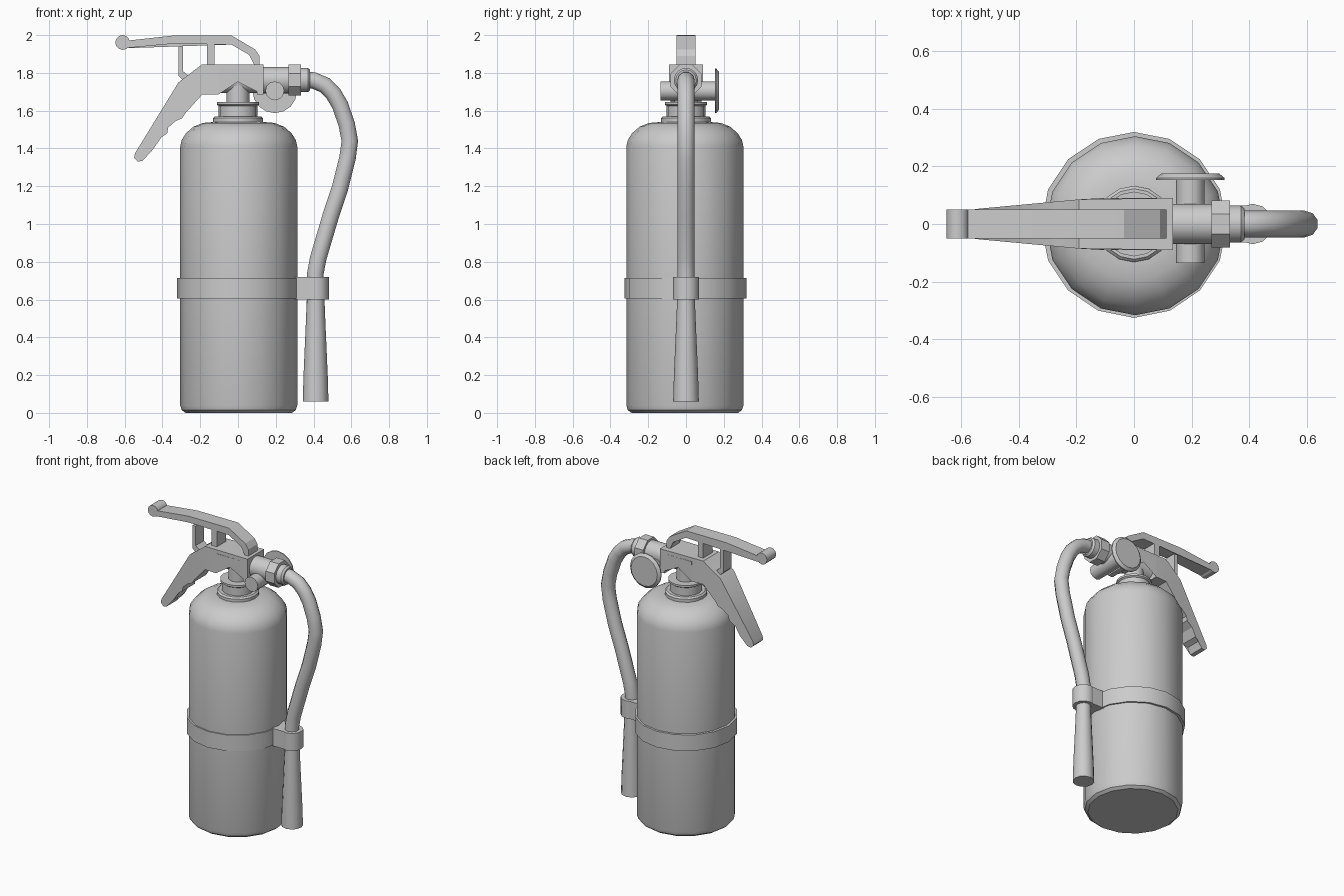
import bpy, bmesh, math
from mathutils import Matrix, Vector

if "Cube" in bpy.data.objects:
    bpy.data.objects.remove(bpy.data.objects["Cube"])

grey = bpy.data.materials.new("light_grey")
grey.diffuse_color = (0.6, 0.6, 0.6, 1)
grey.use_nodes = True
grey.node_tree.nodes["Principled BSDF"].inputs["Base Color"].default_value = grey.diffuse_color


def finish(name, bm, angle=35):
    bmesh.ops.recalc_face_normals(bm, faces=bm.faces)
    me = bpy.data.meshes.new(name)
    bm.to_mesh(me)
    bm.free()
    ob = bpy.data.objects.new(name, me)
    bpy.context.collection.objects.link(ob)
    me.materials.append(grey)
    smooth(ob, angle)
    return ob


def smooth(ob, angle=35):
    bpy.ops.object.select_all(action='DESELECT')
    ob.select_set(True)
    bpy.context.view_layer.objects.active = ob
    bpy.ops.object.shade_smooth_by_angle(angle=math.radians(angle))


def lathe(name, profile, centre, axis='Z', sides=16, closed=False, turn=0):
    """Spin (radius, height) points round an axis; capped unless closed."""
    rot = {'Z': Matrix(), 'X': Matrix.Rotation(math.pi / 2, 4, 'Y'),
           'Y': Matrix.Rotation(-math.pi / 2, 4, 'X')}[axis]
    bm = bmesh.new()
    rings = []
    for r, h in profile:
        ring = []
        for i in range(sides):
            a = 2 * math.pi * i / sides + turn
            p = rot @ Vector((r * math.cos(a), r * math.sin(a), h))
            ring.append(bm.verts.new(p + Vector(centre)))
        rings.append(ring)
    pairs = list(zip(rings, rings[1:]))
    if closed:
        pairs.append((rings[-1], rings[0]))
    else:
        bm.faces.new(rings[0])
        bm.faces.new(rings[-1])
    for a, b in pairs:
        for i in range(sides):
            j = (i + 1) % sides
            bm.faces.new((a[i], a[j], b[j], b[i]))
    return finish(name, bm)


def plate(name, outline, half_width):
    """Extrude an (x, z) outline across y; half_width may depend on x."""
    bm = bmesh.new()
    front, back = [[bm.verts.new((x, s * half_width(x), z)) for x, z in outline]
                   for s in (-1, 1)]
    bm.faces.new(front)
    bm.faces.new(back[::-1])
    n = len(outline)
    for i in range(n):
        j = (i + 1) % n
        bm.faces.new((front[i], front[j], back[j], back[i]))
    # split the concave sides so that they stay clean
    bmesh.ops.triangulate(bm, faces=[f for f in bm.faces if len(f.verts) > 4])
    return finish(name, bm, 25)


def box(name, x0, x1, hy, z0, z1):
    return plate(name, [(x0, z0), (x1, z0), (x1, z1), (x0, z1)], lambda x: hy)


# Tank with rounded shoulder
lathe("tank", [(0.282, 0), (0.302, 0.015), (0.31, 0.04), (0.31, 1.41), (0.302, 1.445),
               (0.28, 1.48), (0.24, 1.515), (0.19, 1.535), (0.13, 1.54)], (0.004, -0.006, 0))
# Strap round the tank
lathe("strap", [(0.3, 0.605), (0.322, 0.605), (0.322, 0.715), (0.3, 0.715)],
      (0, -0.003, 0), closed=True)

# Neck rings and valve stem
lathe("neck", [(0.132, 1.53), (0.132, 1.56), (0.122, 1.57), (0.102, 1.57), (0.102, 1.625),
               (0.112, 1.632), (0.112, 1.645), (0.06, 1.645), (0.06, 1.74)], (0, 0, 0))
# Valve body inside the bracket
lathe("valve_body", [(0.063, -0.11), (0.063, 0.13)], (0, 0, 1.757), 'X')

# Lower handle with finger grips, joined to the valve bracket
handle = [(-0.19, 1.845), (0.135, 1.845), (0.135, 1.685), (0.10, 1.685), (0.10, 1.82),
          (-0.105, 1.82), (-0.105, 1.685), (-0.19, 1.685), (-0.28, 1.585), (-0.295, 1.56),
          (-0.33, 1.545), (-0.37, 1.51), (-0.375, 1.48), (-0.42, 1.45), (-0.45, 1.395),
          (-0.485, 1.38), (-0.505, 1.335), (-0.53, 1.33), (-0.55, 1.35), (-0.545, 1.375),
          (-0.315, 1.75), (-0.27, 1.78)]
plate("lower_handle", handle,
      lambda x: 0.05 + 0.04 * min(1, max(0, (x + 0.57) / 0.43)))

# Upper squeeze lever with a rolled end
lever = [(-0.61, 1.968), (-0.34, 1.998), (-0.035, 1.998), (0.09, 1.925), (0.113, 1.89),
         (0.113, 1.845), (0.085, 1.845), (0.08, 1.875), (0.06, 1.895), (-0.035, 1.95),
         (-0.34, 1.955), (-0.61, 1.93)]
plate("lever", lever, lambda x: 0.05)
lathe("lever_end", [(0.039, -0.05), (0.039, 0.05)], (-0.611, 0, 1.961), 'Y', 12)
box("lever_post", -0.165, -0.125, 0.05, 1.835, 1.965)
plate("safety_clip", [(-0.315, 1.94), (-0.29, 1.94), (-0.29, 1.808), (-0.25, 1.775),
                      (-0.28, 1.75), (-0.315, 1.785)], lambda x: 0.045)

# Outlet pipe, nut and hose collar
lathe("outlet_pipe", [(0.07, 0.12), (0.07, 0.28)], (0, 0, 1.762), 'X')
lathe("outlet_nut", [(0.089, 0.268), (0.089, 0.333)], (0, 0, 1.762), 'X', 8, turn=math.pi / 8)
lathe("hose_collar", [(0.064, 0.32), (0.064, 0.37), (0.054, 0.382)], (0, 0, 1.762), 'X')

# Pressure gauge on its cross pipe
lathe("gauge_pipe", [(0.05, -0.135), (0.05, 0.16)], (0.195, 0, 1.705), 'Y', 12)
lathe("gauge", [(0.118, 0.153), (0.118, 0.16), (0.1, 0.175)], (0.195, 0, 1.705), 'Y', 16)

# Hose
path = [(0.36, 1.762), (0.40, 1.76), (0.46, 1.735), (0.505, 1.69), (0.54, 1.63), (0.575, 1.53),
        (0.592, 1.44), (0.58, 1.35), (0.54, 1.19), (0.49, 1.04), (0.425, 0.82),
        (0.41, 0.74), (0.41, 0.58)]
curve = bpy.data.curves.new("hose", 'CURVE')
curve.dimensions = '3D'
curve.bevel_depth = 0.046
curve.bevel_resolution = 3
curve.use_fill_caps = True
spline = curve.splines.new('POLY')
spline.points.add(len(path) - 1)
for p, (x, z) in zip(spline.points, path):
    p.co = (x, 0, z, 1)
hose = bpy.data.objects.new("hose", curve)
bpy.context.collection.objects.link(hose)
curve.materials.append(grey)
bpy.ops.object.select_all(action='DESELECT')
hose.select_set(True)
bpy.context.view_layer.objects.active = hose
bpy.ops.object.convert(target='MESH')
smooth(bpy.context.object, 40)

# Nozzle and the clip that holds it to the strap
lathe("nozzle", [(0.068, 0.06), (0.064, 0.2), (0.053, 0.45), (0.046, 0.62)], (0.411, 0, 0), sides=12)
lathe("hose_clip", [(0.07, 0.6), (0.07, 0.72)], (0.411, 0, 0), sides=12)
box("clip_arm", 0.3, 0.4, 0.064, 0.6, 0.72)
